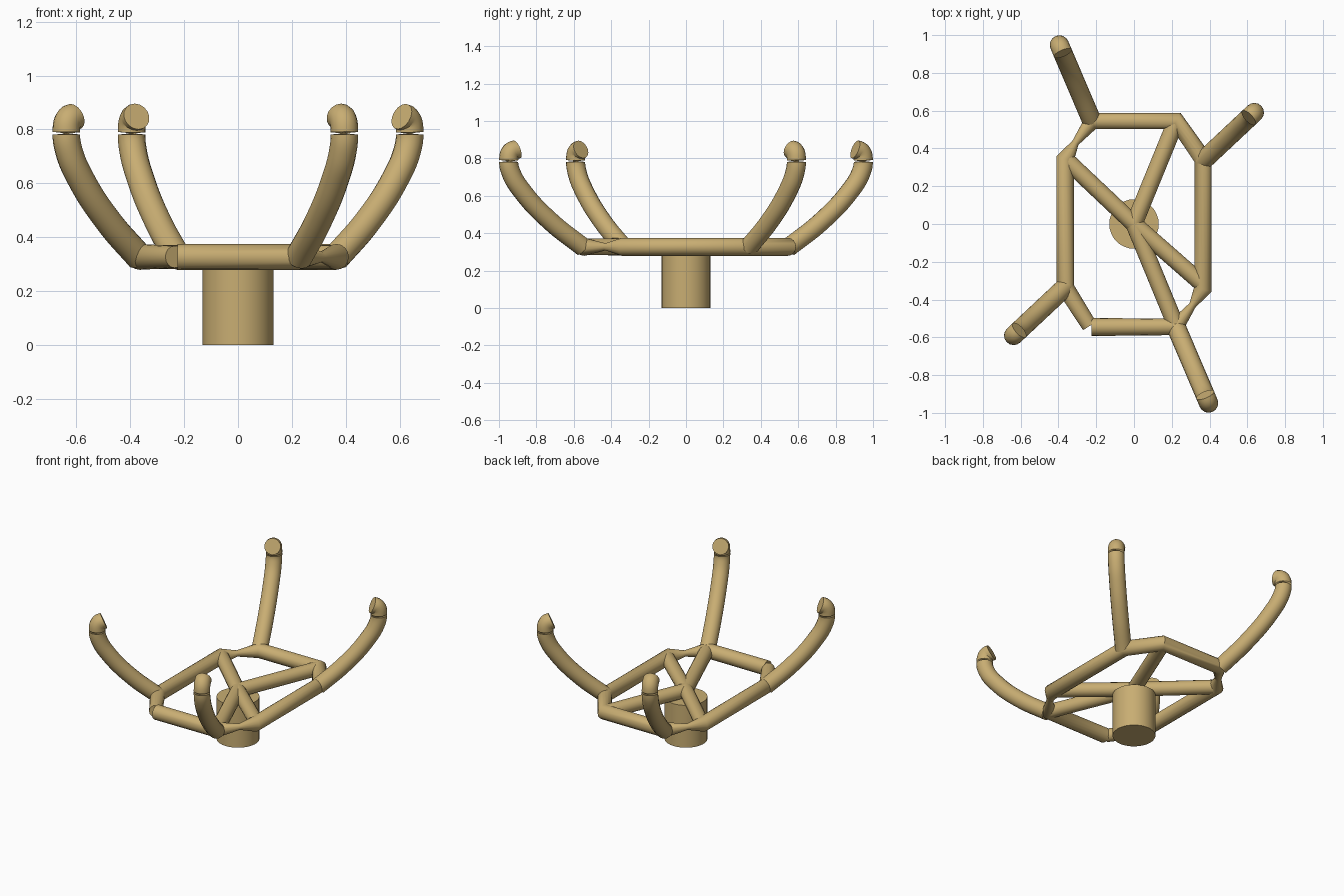
import bpy

if "Cube" in bpy.data.objects:
    bpy.data.objects.remove(bpy.data.objects["Cube"])

Z = 0.327  # height of the frame's centre line

mat = bpy.data.materials.new("tan")
mat.diffuse_color = (0.58, 0.42, 0.17, 1)
mat.use_nodes = True
mat.node_tree.nodes["Principled BSDF"].inputs["Base Color"].default_value = mat.diffuse_color


def finish(obj, angle=0.8):
    obj.data.materials.clear()
    obj.data.materials.append(mat)
    bpy.ops.object.select_all(action='DESELECT')
    obj.select_set(True)
    bpy.context.view_layer.objects.active = obj
    bpy.ops.object.shade_smooth_by_angle(angle=angle)


def tube(name, points, radius, smooth=False, radii=None):
    """Round tube swept along a list of points, turned into a mesh."""
    cu = bpy.data.curves.new(name, 'CURVE')
    cu.dimensions = '3D'
    cu.twist_mode = 'Z_UP'
    cu.bevel_depth = radius
    cu.bevel_resolution = 6
    cu.use_fill_caps = True
    cu.resolution_u = 8
    sp = cu.splines.new('BEZIER' if smooth else 'POLY')
    pts = sp.bezier_points if smooth else sp.points
    pts.add(len(points) - 1)
    for i, (p, co) in enumerate(zip(pts, points)):
        if smooth:
            p.co = co
            p.handle_left_type = p.handle_right_type = 'AUTO'
        else:
            p.co = (*co, 1)
        if radii:
            p.radius = radii[i]
    obj = bpy.data.objects.new(name, cu)
    bpy.context.collection.objects.link(obj)
    bpy.ops.object.select_all(action='DESELECT')
    obj.select_set(True)
    bpy.context.view_layer.objects.active = obj
    bpy.ops.object.convert(target='MESH')
    obj = bpy.context.view_layer.objects.active
    finish(obj)
    return obj


# Central hub
bpy.ops.mesh.primitive_cylinder_add(vertices=32, radius=0.131, depth=0.285,
                                    location=(0, 0, 0.1425))
hub = bpy.context.object
hub.name = "hub"
finish(hub)

# Eight-sided frame, open at one corner, pinched on two opposite diagonals
ring = [(-0.225, -0.545, 1), (0.225, -0.545, 1), (0.31, -0.43, 0.4),
        (0.365, -0.345, 1), (0.365, 0.345, 1), (0.225, 0.545, 1),
        (-0.225, 0.545, 1), (-0.31, 0.43, 0.4), (-0.365, 0.345, 1),
        (-0.365, -0.335, 1), (-0.235, -0.54, 0.85)]
tube("frame_ring", [(x, y, Z) for x, y, r in ring], 0.048,
     radii=[r for x, y, r in ring])

# Struts from the hub to the frame
for i, (x, y) in enumerate([(-0.365, 0.345), (0.225, 0.55),
                            (0.365, -0.32), (0.225, -0.545)]):
    tube(f"strut_{i + 1}", [(0, 0, Z), (x, y, Z)], 0.045)

# Curved arms: fraction of outward reach, height
profile = [(0, 0.325), (0.43, 0.46), (0.8, 0.615), (0.97, 0.725),
           (1.0, 0.79), (0.97, 0.835), (0.89, 0.848)]
arms = [((0.365, 0.335), (0.637, 0.59)), ((-0.225, 0.55), (-0.395, 0.948))]
n = 0
for (bx, by), (tx, ty) in arms:
    for s in (1, -1):
        n += 1
        path = [(s * (bx + (tx - bx) * u), s * (by + (ty - by) * u), z)
                for u, z in profile]
        tube(f"arm_{n}", path, 0.051, smooth=True)
